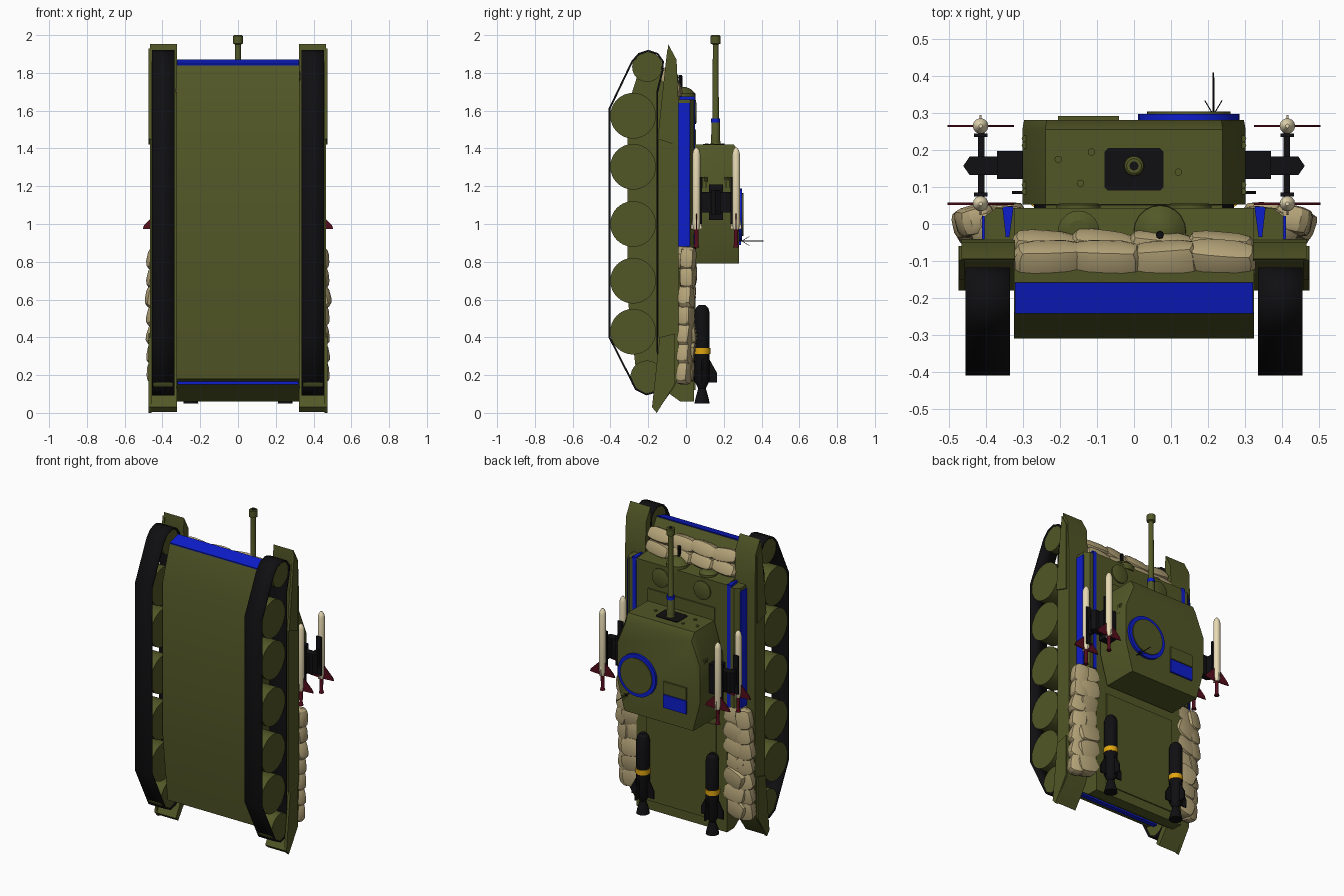
import bpy, bmesh, math, random
from mathutils import Vector, Euler

if "Cube" in bpy.data.objects:
    bpy.data.objects.remove(bpy.data.objects["Cube"])

random.seed(4)


def material(name, rgb):
    m = bpy.data.materials.new(name)
    m.diffuse_color = (*rgb, 1)
    m.use_nodes = True
    m.node_tree.nodes["Principled BSDF"].inputs["Base Color"].default_value = m.diffuse_color
    return m


OLIVE = material("olive", (0.085, 0.096, 0.02))
BLUE = material("blue", (0.004, 0.012, 0.6))
BLACK = material("black", (0.005, 0.005, 0.006))
SAND = material("sand", (0.46, 0.37, 0.19))
CREAM = material("cream", (0.8, 0.7, 0.45))
RED = material("dark_red", (0.09, 0.004, 0.012))
YELLOW = material("yellow", (0.75, 0.38, 0.005))


def finish(name, bm, mat):
    bmesh.ops.recalc_face_normals(bm, faces=bm.faces)
    me = bpy.data.meshes.new(name)
    bm.to_mesh(me)
    bm.free()
    me.materials.append(mat)
    ob = bpy.data.objects.new(name, me)
    bpy.context.collection.objects.link(ob)
    return ob


def loft(name, rings, mat):
    bm = bmesh.new()
    vs = [[bm.verts.new(p) for p in r] for r in rings]
    n = len(vs[0])
    for a, b in zip(vs, vs[1:]):
        for i in range(n):
            bm.faces.new((a[i], a[(i + 1) % n], b[(i + 1) % n], b[i]))
    bm.faces.new(vs[0])
    bm.faces.new(vs[-1])
    return finish(name, bm, mat)


def prism(name, pts, axis, lo, hi, mat):
    def at(p, t):
        return {'x': (t, p[0], p[1]), 'y': (p[0], t, p[1]), 'z': (p[0], p[1], t)}[axis]
    return loft(name, [[at(p, t) for p in pts] for t in (lo, hi)], mat)


def box(name, x, y, z, mat):
    return prism(name, [(x[0], y[0]), (x[1], y[0]), (x[1], y[1]), (x[0], y[1])], 'z', *z, mat)


def lathe(name, start, axis, profile, mat, n=20):
    """Round solid: profile lists (distance along axis, radius)."""
    q = Vector(axis).to_track_quat('Z', 'Y')
    rings = [[Vector(start) + q @ Vector((r * math.cos(k * math.tau / n), r * math.sin(k * math.tau / n), d))
              for k in range(n)] for d, r in profile]
    return loft(name, rings, mat)


def bag(name, loc, size, rot=(0, 0, 0)):
    bm = bmesh.new()
    bmesh.ops.create_cube(bm, size=2)
    bmesh.ops.subdivide_edges(bm, edges=bm.edges[:], cuts=3, use_grid_fill=True)
    e = Euler([a + random.uniform(-0.13, 0.13) for a in rot]).to_matrix()
    for v in bm.verts:
        c = v.co / sum(abs(t) ** 5 for t in v.co) ** 0.2
        c.z *= 1 - 0.3 * abs(c.x) ** 3
        v.co = e @ Vector([a * b / 2 for a, b in zip(c, size)]) + Vector(loc)
    finish(name, bm, SAND)


# hull
prism("hull", [(-.31, 1.62), (-.24, 1.84), (-.16, 1.865), (-.06, 1.68), (.043, 1.67), (.043, .06),
               (-.03, .06), (-.17, .16), (-.26, .18), (-.31, .62)], 'x', -.325, .325, OLIVE)
prism("nose_plate", [(-.24, 1.838), (-.16, 1.862), (-.158, 1.872), (-.242, 1.848)], 'x', -.322, .322, BLUE)
box("tail_strip", (-.32, .32), (-.2, -.17), (.15, .17), BLUE)
box("engine_deck", (-.25, .25), (.04, .05), (.12, .74), OLIVE)
box("deck_plate", (-.24, .24), (.04, .052), (1.25, 1.5), OLIVE)
for x in (-.15, .15):
    lathe("deck_hatch", (x, .04, 1.59), (0, 1, 0), [(0, .06), (.012, .06), (.016, .05)], OLIVE)
lathe("hull_gun_ball", (.07, -.02, 1.65), (0, 0, 1), [(0, .072), (.04, .07), (.065, .045), (.075, .02)], OLIVE)
lathe("driver_visor", (-.15, -.02, 1.65), (0, 0, 1), [(0, .056), (.035, .056), (.05, .03)], OLIVE)
lathe("hull_gun", (.07, -.03, 1.7), (0, 0, 1), [(0, .012), (.09, .01)], BLACK, 8)

TRACK = [(-.405, .4), (-.405, 1.61), (-.285, 1.86), (-.25, 1.9), (-.2, 1.917), (-.15, 1.9), (-.122, 1.86),
         (-.125, 1.81), (-.152, 1.7), (-.152, .33), (-.122, .21), (-.13, .15), (-.165, .11), (-.21, .098),
         (-.265, .125)]
WHEELS = [(-.28, z, .121) for z in (.43, .7, 1.0, 1.303, 1.573)] + [(-.205, 1.832, .08), (-.207, .19, .087)]

for s in (-1, 1):
    # running gear
    bm = bmesh.new()
    a = [bm.verts.new((s * .335, *p)) for p in TRACK]
    b = [bm.verts.new((s * .456, *p)) for p in TRACK]
    for i in range(len(a)):
        j = (i + 1) % len(a)
        bm.faces.new((a[i], a[j], b[j], b[i]))
    band = finish("track", bm, BLACK)
    mod = band.modifiers.new("thickness", 'SOLIDIFY')
    mod.thickness, mod.offset = .01, 0
    for y, z, r in WHEELS:
        lathe("road_wheel", (s * .345, y, z), (s, 0, 0), [(0, r), (.105, r)], OLIVE, 32)

    # fenders and mudguards
    prism("fender", [(-.095, 1.953), (-.05, 1.87), (-.04, 1.65), (-.04, .2), (-.06, .14), (-.155, .006),
                     (-.18, .03), (-.1, .17), (-.075, .3), (-.075, 1.7), (-.1, 1.87)],
          'x', s * .322, s * .467, OLIVE)
    prism("front_skirt", [(-.15, 1.45), (-.06, 1.42), (-.06, 1.86), (-.098, 1.93), (-.11, 1.83)],
          'x', s * .458, s * .474, OLIVE)
    prism("rear_skirt", [(-.155, .0), (-.18, .03), (-.14, .4), (-.06, .42), (-.06, .15)],
          'x', s * .458, s * .475, OLIVE)
    prism("side_skirt", [(-.145, .4), (-.145, 1.45), (-.05, 1.43), (-.05, .4)],
          'x', s * .457, s * .466, OLIVE)

    # stowage boxes with blue panels
    prism("side_box", [(s * .32, -.04), (s * .405, -.04), (s * .405, .02), (s * .375, .043), (s * .32, .043)],
          'z', .88, 1.66, OLIVE)
    box("side_panel", (s * .404, s * .411), (-.04, .022), (.88, 1.64), BLUE)
    box("deck_stripe", (s * .328, s * .352), (.03, .047), (.88, 1.672), BLUE)
    prism("front_stripe", [(s * .337, -.035), (s * .347, -.035), (s * .356, .045), (s * .326, .045)],
          'z', 1.655, 1.676, BLUE)

    # rear sandbags
    for i in range(7):
        z = .225 + i * .1
        bag("rear_sandbag", (s * .37, .0 + .006 * (i % 3), z), (.15, .085, .125), (0, s * .25, 0))
        bag("rear_sandbag", (s * (.43 + .008 * (i == 4)), -.012 + .004 * i, z - .01),
            (.1, .075, .13), (0, -s * .2, s * -.3))

    # rear black bombs
    x, y = s * .25, .085
    lathe("bomb", (x, y, .05), (0, 0, 1), [(0, .04), (.03, .034), (.08, .02), (.12, .04), (.48, .04),
                                          (.505, .033), (.52, .018)], BLACK)
    lathe("bomb_band", (x, y, .312), (0, 0, 1), [(0, .044), (.032, .044)], YELLOW)
    for k in range(4):
        d = Vector((math.cos(k * math.pi / 2), math.sin(k * math.pi / 2)))
        n = Vector((-d.y, d.x)) * .004
        prof = [(.02, .16), (.08, .16), (.08, .21), (.03, .3)]
        loft("bomb_fin", [[(x + d.x * r + t * n.x, y + d.y * r + t * n.y, z) for r, z in prof]
                          for t in (-1, 1)], BLACK)

    # rocket arm
    box("arm_mount", (s * .28, s * .37), (.122, .197), (1.02, 1.21), BLACK)
    prism("arm_tip", [(s * .36, .133), (s * .445, .133), (s * .462, .157), (s * .445, .182), (s * .36, .182)],
          'z', 1.05, 1.18, BLACK)
    box("rocket_rail", (s * .405, s * .422), (.07, .25), (1.06, 1.17), BLACK)
    for y in (.055, .265):
        x = s * .415
        box("rail_shoe", (x - .018, x + .018), (y + (.02 if y < .1 else -.03), y + (.03 if y < .1 else -.02)),
            (1.0, 1.25), BLACK)
        lathe("rocket", (x, y, .97), (0, 0, 1), [(0, .014), (.03, .021), (.4, .021), (.42, .016), (.435, .005)],
              CREAM, 14)
        lathe("rocket_nozzle", (x, y, .875), (0, 0, 1), [(0, .016), (.02, .01), (.1, .012)], RED, 12)
        for k in range(4):
            d = Vector((math.cos(k * math.pi / 2), math.sin(k * math.pi / 2)))
            n = Vector((-d.y, d.x)) * .003
            w = .09 if k % 2 == 0 else .03
            prof = [(.01, .97), (w, .975), (w * .9, .995), (.015, 1.06)]
            loft("rocket_fin", [[(x + d.x * r + t * n.x, y + d.y * r + t * n.y, z) for r, z in prof]
                                for t in (-1, 1)], RED if k % 2 == 0 else CREAM)

    # smoke launchers
    for y in (.097, .222):
        box("launcher_base", (s * .25, s * .29), (y - .014, y + .014), (1.18, 1.22), BLUE)
        for dx in (-.022, .02):
            for dy in (-.009, .009):
                lathe("launcher_tube", (s * (.275 + dx), y + dy, 1.19), (0, 0, 1), [(0, .009), (.06, .009)], OLIVE, 8)

# front sandbags on the sloped nose
for i in range(4):
    bag("front_sandbag", (-.23 + i * .155, -.1, 1.78), (.19, .1, .09), (.5, 0, 0))
    bag("front_sandbag", (-.24 + i * .158, -.065, 1.715), (.18, .08, .085), (.4, 0, 0))

# turret
lathe("turret_ring", (0, .04, 1.1), (0, 1, 0), [(0, .27), (.018, .27)], BLACK, 40)
PLAN = [(.24, 1.42), (.302, 1.22), (.302, .98), (.25, .79), (-.25, .79), (-.302, .98), (-.302, 1.22), (-.24, 1.42)]
loft("turret", [[(x * k, y, z - (cut if z > 1.3 else 0)) for x, z in PLAN]
                for y, k, cut in ((.053, 1, 0), (.255, 1, 0), (.281, .985, .05))], OLIVE)
prism("mantlet", [(-.08, .1), (-.07, .09), (.07, .09), (.08, .1), (.08, .195), (.07, .205), (-.07, .205),
                  (-.08, .195)], 'z', 1.4, 1.424, BLACK)
lathe("gun_barrel", (0, .157, 1.41), (0, 0, 1), [(0, .03), (.03, .024), (.13, .022), (.14, .017), (.54, .015),
                                                (.545, .026), (.585, .026), (.59, .02)], OLIVE)
lathe("barrel_band", (0, .157, 1.537), (0, 0, 1), [(0, .024), (.022, .024)], BLUE)
lathe("gun_bore", (0, .157, 1.99), (0, 0, 1), [(0, .012), (.011, .012)], BLACK)
for x, y in ((-.205, .175), (-.115, .195), (-.145, .11), (.12, .14)):
    lathe("turret_bolt", (x, y, 1.41), (0, 0, 1), [(0, .01), (.016, .01)], OLIVE, 10)

# roof details
lathe("cupola_ring", (.148, .275, 1.05), (0, 1, 0), [(0, .137), (.022, .137)], BLUE, 32)
lathe("cupola_hatch", (.148, .275, 1.05), (0, 1, 0), [(0, .113), (.029, .113)], OLIVE, 32)
box("roof_hatch", (-.205, -.04), (.275, .292), (.98, 1.06), OLIVE)
box("roof_hatch_panel", (-.205, -.04), (.275, .292), (.89, .975), BLUE)
lathe("antenna", (.215, .28, .91), (0, 1, 0), [(0, .003), (.13, .002)], BLACK, 6)
for k in range(4):
    a = k * math.pi / 2
    lathe("antenna_stay", (.215, .295, .91), (math.cos(a) * .024, .04, math.sin(a) * .024),
          [(0, .0015), (.046, .0015)], BLACK, 5)

# smooth the round parts only
bpy.ops.object.select_all(action='SELECT')
bpy.context.view_layer.objects.active = bpy.data.objects["hull"]
bpy.ops.object.shade_smooth_by_angle(angle=math.radians(28))
